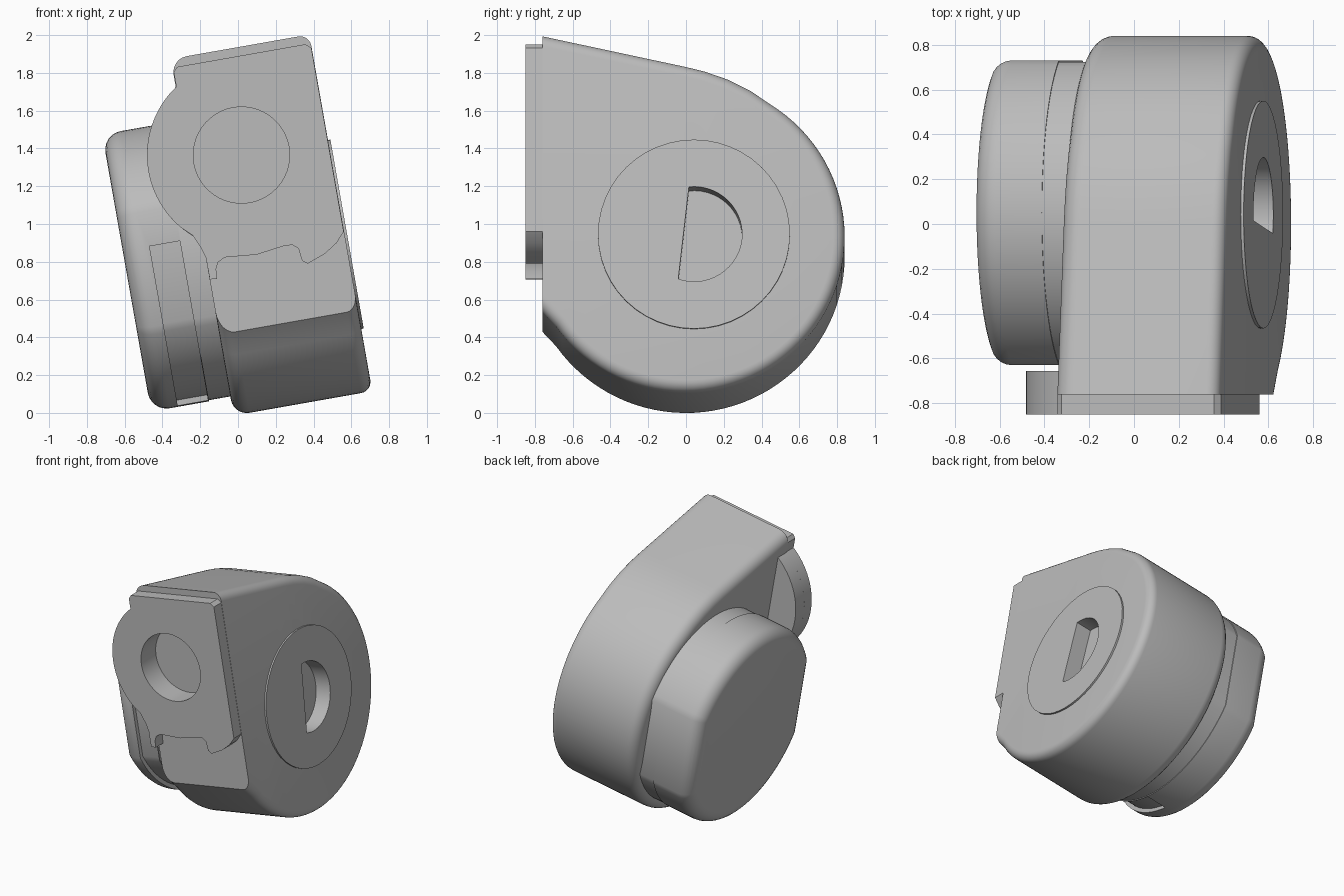
import bpy
import bmesh
from math import cos, sin, radians, asin, degrees

if "Cube" in bpy.data.objects:
    bpy.data.objects.remove(bpy.data.objects["Cube"])

TILT = radians(-10)
grey = bpy.data.materials.new("plain grey")
grey.use_nodes = True
COLOUR = (0.5, 0.5, 0.5, 1)
grey.diffuse_color = COLOUR
grey.node_tree.nodes["Principled BSDF"].inputs["Base Color"].default_value = COLOUR


def arc(cx, cy, r, start, end, steps):
    """Points along an arc, angles in degrees."""
    angles = [radians(start + (end - start) * i / steps) for i in range(steps + 1)]
    return [(cx + r * cos(a), cy + r * sin(a)) for a in angles]


def prism(name, outline, axis, low, high, bevels=()):
    """Extrude an outline along x or y; bevels lists (end, radius, front limit)."""
    bm = bmesh.new()

    def place(p, d):
        return (d, p[0], p[1]) if axis == "x" else (p[0], d, p[1])

    ends = [[bm.verts.new(place(p, d)) for p in outline] for d in (low, high)]
    n = len(outline)
    for ring in ends:
        bm.faces.new(ring)
    for i in range(n):
        j = (i + 1) % n
        bm.faces.new((ends[0][i], ends[0][j], ends[1][j], ends[1][i]))
    bmesh.ops.recalc_face_normals(bm, faces=bm.faces)
    for end, radius, limit in bevels:
        edges = [e for e in bm.edges
                 if all(abs(v.co.x - end) < 1e-4 for v in e.verts)
                 and any(v.co.y > limit for v in e.verts)]
        bmesh.ops.bevel(bm, geom=edges, offset=radius, offset_type="OFFSET",
                        segments=6, profile=0.5, affect="EDGES", clamp_overlap=False)
    mesh = bpy.data.meshes.new(name)
    bm.to_mesh(mesh)
    bm.free()
    mesh.materials.append(grey)
    obj = bpy.data.objects.new(name, mesh)
    bpy.context.collection.objects.link(obj)
    obj.rotation_euler.y = TILT
    return obj


def activate(obj):
    bpy.ops.object.select_all(action="DESELECT")
    obj.select_set(True)
    bpy.context.view_layer.objects.active = obj


def cut(cutter, targets):
    """Subtract the cutter from each target, then discard it."""
    cutter.hide_render = True
    for obj in targets:
        activate(obj)
        mod = obj.modifiers.new("cut", "BOOLEAN")
        mod.operation = "DIFFERENCE"
        mod.solver = "EXACT"
        mod.object = cutter
        bpy.ops.object.modifier_apply(modifier=mod.name)
    bpy.data.objects.remove(cutter)


# Main housing: teardrop side profile with rounded rims
LEFT, RIGHT, FRONT = -0.025, 0.72, -0.76
profile = [(FRONT, 1.907), (0.0, 1.742), (0.1, 1.717), (0.22, 1.675), (0.34, 1.615)]
profile += arc(0, 0.83, 0.84, 58, -145, 56) + [(FRONT, 0.425)]
housing = prism("housing", profile, "x", LEFT, RIGHT,
                [(LEFT, 0.085, FRONT + 0.001), (RIGHT, 0.06, FRONT + 0.001)])

# Raised round cover on the side of the housing
AXIS_Y, AXIS_Z = 0.042, 0.832
cover = prism("side_cover", arc(AXIS_Y, AXIS_Z, 0.508, 0, 352.5, 47), "x", 0.69, 0.733)

# Front mounting plate with a round left shoulder and a shaped lower edge
HX, HZ, HR = 0.255, 1.341, 0.5
plate_outline = [(0.69, 1.86), (-0.0, 1.86), (-0.022, 1.835)]
plate_outline += arc(HX, HZ, HR, 123.6, 220.5, 28)
plate_outline += [(-0.073, 0.967), (-0.04, 0.89), (-0.025, 0.837), (-0.024, 0.722),
                  (0.015, 0.718), (0.018, 0.77), (0.034, 0.803), (0.074, 0.823),
                  (0.243, 0.808), (0.40, 0.829), (0.44, 0.825), (0.466, 0.801),
                  (0.474, 0.735), (0.50, 0.714), (0.60, 0.75), (0.67, 0.795),
                  (0.718, 0.848), (0.718, 1.835)]
plate = prism("front_plate", plate_outline, "y", -0.85, FRONT)

# Thick round boss behind the plate
boss = prism("front_boss", arc(HX, HZ, HR, 50, 310, 56), "y", FRONT, -0.655)

# Blind round hole in the front
cut(prism("front_hole_cutter", arc(HX, HZ, 0.255, 0, 352.5, 47), "y", -0.95, -0.67),
    [housing, plate, boss])

# Half-round recess in the side cover
cut(prism("side_recess_cutter", arc(AXIS_Y, AXIS_Z, 0.255, -109, 96, 28), "x", 0.61, 0.85),
    [housing, cover])


# Knob: disc with flats at the front and back
def knob_outline(shrink):
    r, flat = 0.745 - shrink, 0.68 - shrink
    a = 90 - degrees(asin(flat / r))
    return (arc(0.05, AXIS_Z, r, a, 180 - a, 36)
            + arc(0.05, AXIS_Z, r, 180 + a, 360 - a, 36))


cap = prism("knob_cap", knob_outline(0), "x", -0.452, -0.14, [(-0.452, 0.1, -9)])
neck = prism("knob_neck", knob_outline(0.006), "x", -0.14, 0.05)

# Shallow grip slot around the lower front of the knob
inner = [p for p in knob_outline(0.03)[37:] if p[0] < 0.0]
slot = [(inner[0][0], 0.95)] + inner + [(inner[-1][0], -0.2), (-0.9, -0.2), (-0.9, 0.95)]
cut(prism("slot_cutter", slot, "x", -0.308, -0.145), [cap])

# Smooth rounded surfaces, keep crisp edges
for obj in (housing, cover, plate, boss, cap, neck):
    activate(obj)
    bpy.ops.object.shade_smooth_by_angle(angle=radians(30))
